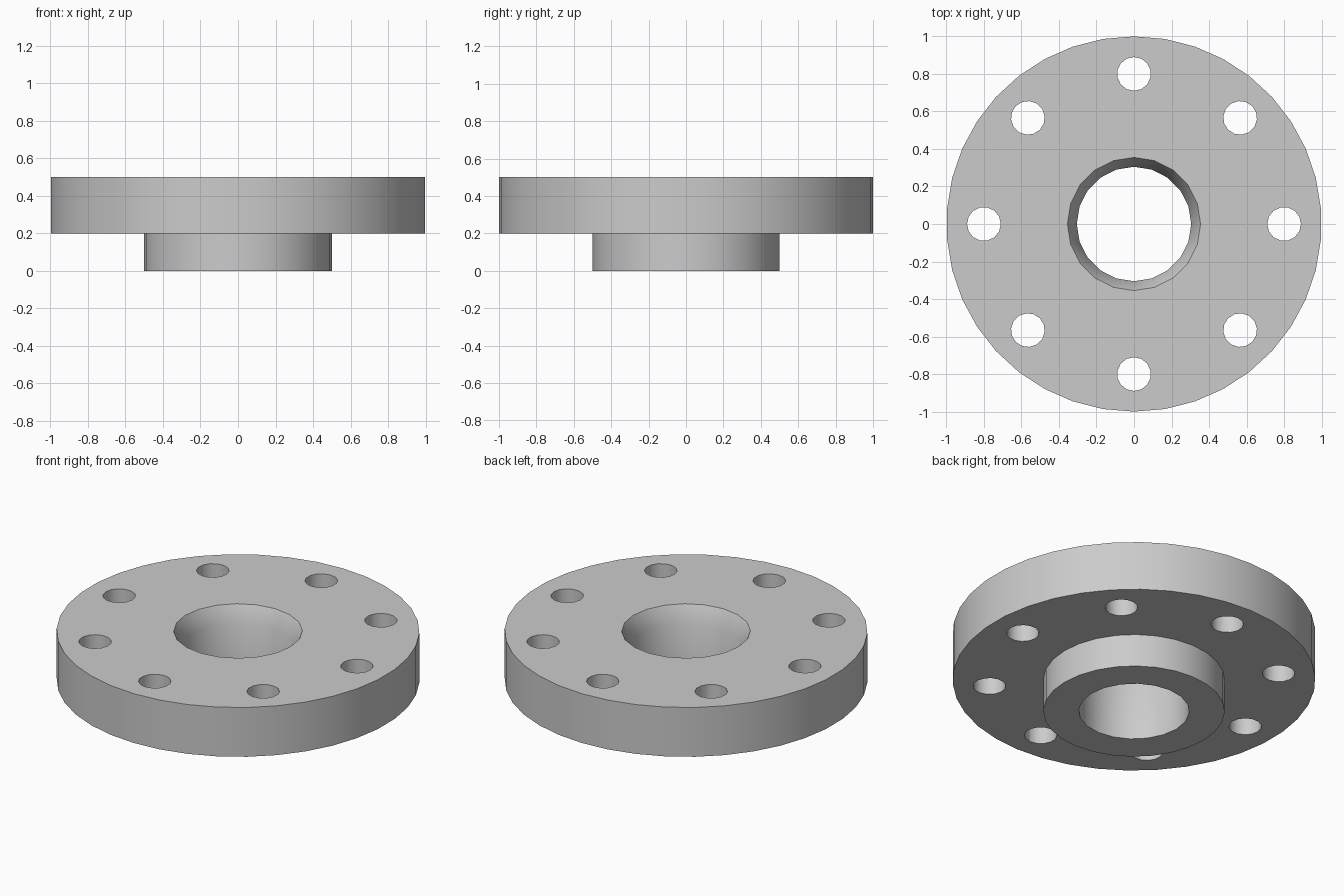
import bpy, bmesh
from math import radians, pi, sin, cos
from mathutils import Matrix

cube = bpy.data.objects.get("Cube")
if cube:
    bpy.data.objects.remove(cube, do_unlink=True)

steel = bpy.data.materials.new("light_grey_steel")
steel.use_nodes = True
GREY = (0.6, 0.6, 0.6, 1)
steel.diffuse_color = GREY
steel.node_tree.nodes["Principled BSDF"].inputs["Base Color"].default_value = GREY


def lathe(name, profile, sides):
    """Closed solid from (radius, height) rings, bottom to top, one vertex facing +y."""
    bm = bmesh.new()
    rings = [[bm.verts.new((r * sin(2 * pi * i / sides), r * cos(2 * pi * i / sides), z))
              for i in range(sides)] for r, z in profile]
    for low, high in zip(rings, rings[1:]):
        for i in range(sides):
            j = (i + 1) % sides
            bm.faces.new((low[i], low[j], high[j], high[i]))
    bm.faces.new(rings[0])
    bm.faces.new(rings[-1])
    bmesh.ops.recalc_face_normals(bm, faces=bm.faces)
    mesh = bpy.data.meshes.new(name)
    bm.to_mesh(mesh)
    bm.free()
    mesh.materials.append(steel)
    obj = bpy.data.objects.new(name, mesh)
    bpy.context.collection.objects.link(obj)
    return obj


def combine(target, other, operation):
    """Apply a boolean to the target and remove the helper."""
    mod = target.modifiers.new(operation, "BOOLEAN")
    mod.operation, mod.object, mod.solver = operation, other, "EXACT"
    other.hide_render = True
    bpy.context.view_layer.objects.active = target
    bpy.ops.object.modifier_apply(modifier=mod.name)
    bpy.data.objects.remove(other, do_unlink=True)


# Wide disc with a narrower hub beneath it
flange = lathe("flange", [(1, 0.2), (1, 0.5)], 38)
hub = lathe("hub", [(0.5, 0), (0.5, 0.3)], 28)
combine(flange, hub, "UNION")

# Central bore with a tapered mouth at the top
bore = lathe("bore_cutter", [(0.305, -0.1), (0.305, 0.4), (0.355, 0.5), (0.355, 0.6)], 20)
combine(flange, bore, "DIFFERENCE")

# Ring of eight bolt holes
for k in range(8):
    hole = lathe("bolt_hole_cutter", [(0.09, 0.1), (0.09, 0.6)], 14)
    hole.data.transform(Matrix.Rotation(k * pi / 4, 4, "Z") @ Matrix.Translation((0, 0.8, 0)))
    combine(flange, hole, "DIFFERENCE")

# Smooth round walls, crisp rims
bpy.ops.object.select_all(action="DESELECT")
flange.select_set(True)
bpy.context.view_layer.objects.active = flange
bpy.ops.object.shade_smooth_by_angle(angle=radians(30))
